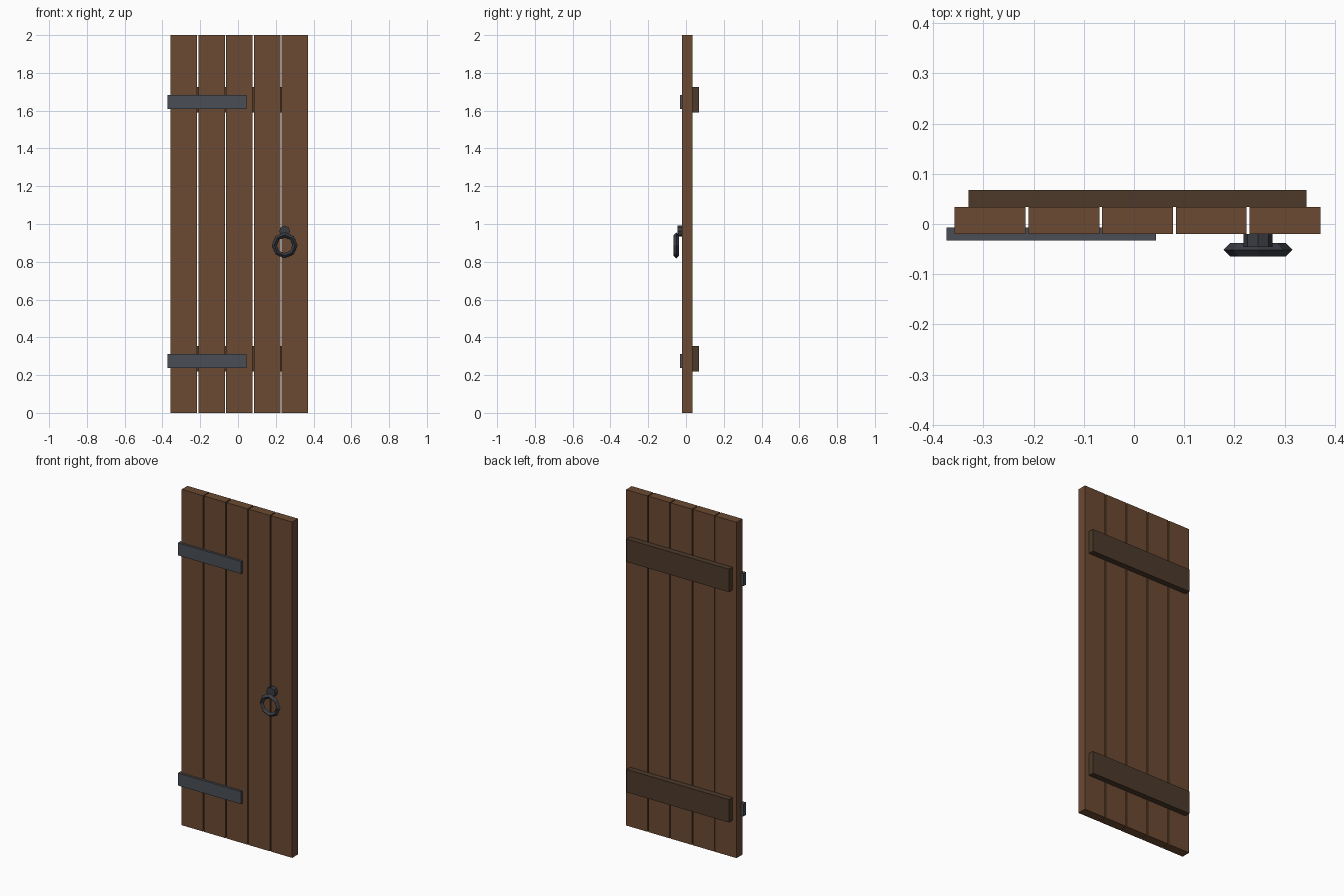
import bpy, bmesh, math
from mathutils import Matrix, Vector

if "Cube" in bpy.data.objects:
    bpy.data.objects.remove(bpy.data.objects["Cube"])


def material(name, rgb):
    def lin(c):
        c /= 255
        return c / 12.92 if c <= 0.04045 else ((c + 0.055) / 1.055) ** 2.4
    m = bpy.data.materials.new(name)
    m.diffuse_color = (*[lin(c) for c in rgb], 1)
    m.use_nodes = True
    m.node_tree.nodes["Principled BSDF"].inputs["Base Color"].default_value = m.diffuse_color
    return m


plank_wood = material("plank wood", (107, 74, 50))
batten_wood = material("dark batten wood", (77, 58, 43))
hinge_iron = material("hinge iron", (74, 78, 86))
handle_iron = material("dark handle iron", (58, 60, 67))


def finish(bm, name, mat):
    bmesh.ops.recalc_face_normals(bm, faces=bm.faces)
    me = bpy.data.meshes.new(name)
    bm.to_mesh(me)
    bm.free()
    me.materials.append(mat)
    ob = bpy.data.objects.new(name, me)
    bpy.context.collection.objects.link(ob)
    return ob


def box(name, mat, x, y, z):
    bm = bmesh.new()
    size = [b - a for a, b in (x, y, z)]
    mid = [(a + b) / 2 for a, b in (x, y, z)]
    bmesh.ops.create_cube(bm, size=1, matrix=Matrix.Translation(mid) @ Matrix.Diagonal((*size, 1)))
    return finish(bm, name, mat)


# five vertical planks
for i in range(5):
    x0 = -0.357 + i * 0.1468
    box(f"plank_{i + 1}", plank_wood, (x0, x0 + 0.141), (-0.02, 0.034), (0, 2))

# back battens and front strap hinges
for label, zb, zh in (("lower", 0.286, 0.274), ("upper", 1.658, 1.645)):
    box(f"{label}_batten", batten_wood, (-0.33, 0.344), (0.034, 0.068), (zb - 0.068, zb + 0.068))
    box(f"{label}_hinge_strap", hinge_iron, (-0.373, 0.044), (-0.033, -0.007), (zh - 0.037, zh + 0.037))

# octagonal boss holding the ring
bm = bmesh.new()
bmesh.ops.create_cone(bm, cap_ends=True, segments=8, radius1=0.029, radius2=0.029, depth=0.026,
                      matrix=Matrix.Translation((0.247, -0.033, 0.962)) @ Matrix.Rotation(math.pi / 2, 4, 'X'))
finish(bm, "handle_boss", handle_iron)

# eight-sided ring with a diamond section
bm = bmesh.new()
R, r, n, k = 0.055, 0.0135, 8, 4
rings = []
for i in range(n):
    a = 2 * math.pi * i / n
    ring = []
    for j in range(k):
        b = 2 * math.pi * j / k
        d = R + r * math.cos(b)
        ring.append(bm.verts.new(Vector((0.247 + d * math.cos(a), -0.0515 + r * math.sin(b),
                                         0.887 + d * math.sin(a)))))
    rings.append(ring)
for i in range(n):
    p, q = rings[i], rings[(i + 1) % n]
    for j in range(k):
        bm.faces.new((p[j], p[(j + 1) % k], q[(j + 1) % k], q[j]))
finish(bm, "pull_ring", handle_iron)
